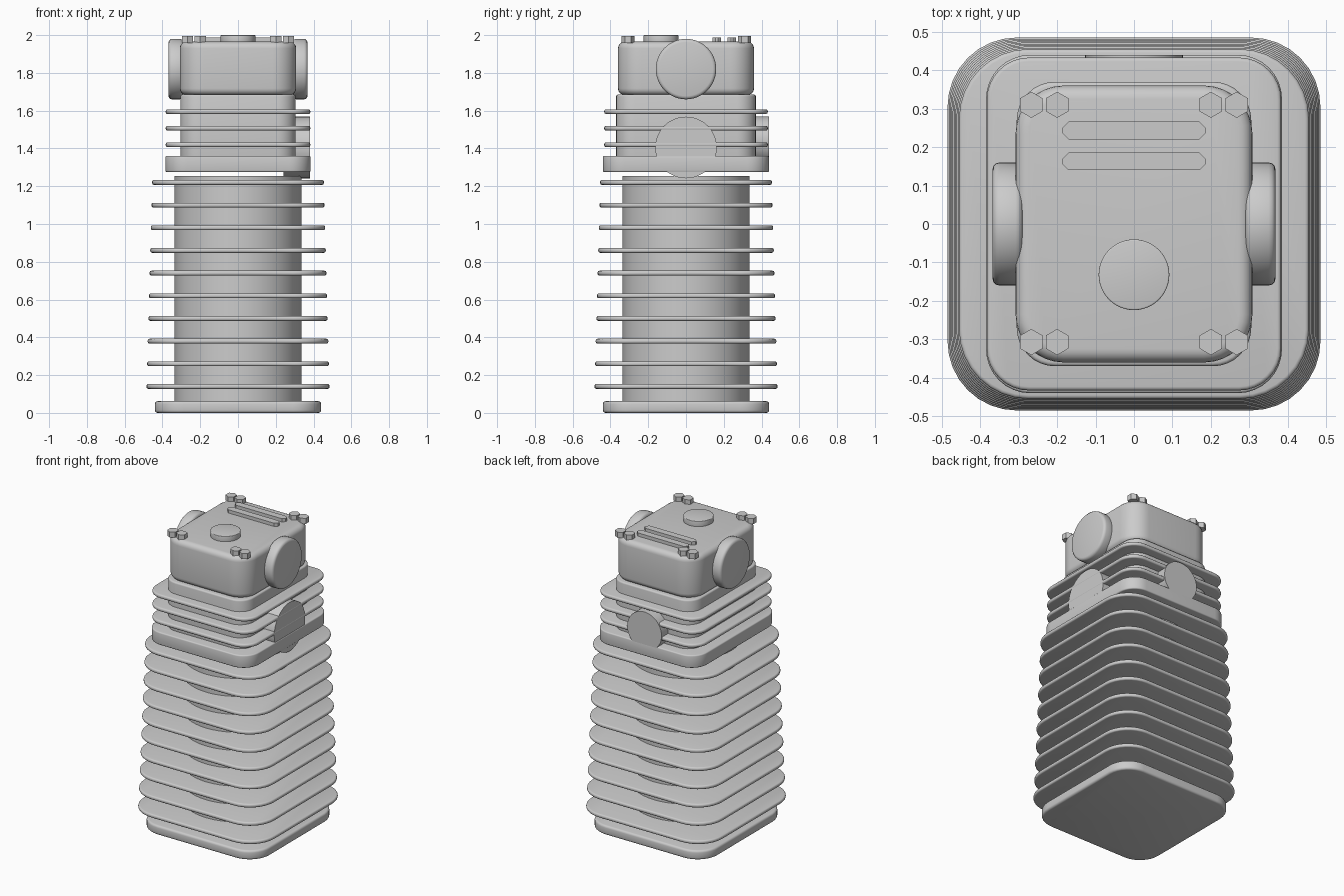
import bpy, bmesh
from math import sin, cos, pi, radians
from mathutils import Matrix

if "Cube" in bpy.data.objects:
    bpy.data.objects.remove(bpy.data.objects["Cube"])


def finish(name, bm, matrix=None):
    bmesh.ops.remove_doubles(bm, verts=bm.verts, dist=0.0001)
    bmesh.ops.recalc_face_normals(bm, faces=bm.faces)
    me = bpy.data.meshes.new(name)
    bm.to_mesh(me)
    bm.free()
    me.shade_smooth()
    me.set_sharp_from_angle(angle=radians(32))
    ob = bpy.data.objects.new(name, me)
    bpy.context.collection.objects.link(ob)
    if matrix:
        ob.matrix_world = matrix
    return ob


def rounded_block(name, hx, hy, z0, z1, r, bevel=0.0, segs=3, arc=8, matrix=None):
    """Rounded rectangle block with rounded top and bottom rims; hx = hy = r is a disc."""
    levels = [(z0, 0), (z1, 0)]
    if bevel:
        a = [pi / 2 * i / segs for i in range(segs + 1)]
        low = [(z0 + bevel * (1 - sin(t)), bevel * (1 - cos(t))) for t in reversed(a)]
        levels = low + [(z0 + z1 - z, d) for z, d in reversed(low)]
    bm = bmesh.new()
    rings = []
    for z, d in levels:
        ring = []
        for q, (sx, sy) in enumerate([(1, 1), (-1, 1), (-1, -1), (1, -1)]):
            for i in range(arc + 1):
                t = pi / 2 * (q + i / arc)
                ring.append(bm.verts.new((sx * (hx - r) + (r - d) * cos(t),
                                          sy * (hy - r) + (r - d) * sin(t), z)))
        rings.append(ring)
    n = len(rings[0])
    for lo, hi in zip(rings, rings[1:]):
        for i in range(n):
            j = (i + 1) % n
            bm.faces.new((lo[i], lo[j], hi[j], hi[i]))
    bm.faces.new(rings[0][::-1])
    bm.faces.new(rings[-1])
    return finish(name, bm, matrix)


def prism(name, outline, z0, z1):
    bm = bmesh.new()
    face = bm.faces.new([bm.verts.new((x, y, z0)) for x, y in outline])
    ext = bmesh.ops.extrude_face_region(bm, geom=[face], use_keep_orig=True)
    top = [v for v in ext["geom"] if isinstance(v, bmesh.types.BMVert)]
    bmesh.ops.translate(bm, verts=top, vec=(0, 0, z1 - z0))
    return finish(name, bm)


def disc(name, r, z0, z1, bevel=0.0, matrix=None):
    return rounded_block(name, r, r, z0, z1, r, bevel, 3, 12, matrix)


# Cylinder: base flange, round barrel and ten tapering square fins
rounded_block("base_flange", 0.44, 0.44, 0, 0.062, 0.15, 0.014)
disc("cylinder_barrel", 0.335, 0.03, 1.255)
for i in range(10):
    h = 0.485 - 0.03 * i / 9
    z = 0.14 + 0.12 * i
    rounded_block(f"cylinder_fin_{i + 1}", h, h, z - 0.0125, z + 0.0125, 0.18, 0.01)

# Cylinder head: bottom plate, core and three fins
rounded_block("head_plate", 0.385, 0.44, 1.275, 1.36, 0.115, 0.008)
rounded_block("head_core", 0.305, 0.37, 1.28, 1.685, 0.1, 0.01)
for i in range(3):
    z = 1.42 + 0.0875 * i
    rounded_block(f"head_fin_{i + 1}", 0.383, 0.433, z - 0.0125, z + 0.0125, 0.11, 0.01)

# Exhaust port on the right, intake port at the back
to_x = Matrix.Rotation(pi / 2, 4, 'Y')
to_y = Matrix.Rotation(-pi / 2, 4, 'X')
disc("exhaust_port", 0.163, 0.24, 0.382, 0, Matrix.Translation((0, 0, 1.405)) @ to_x)
disc("intake_port", 0.127, 0.3, 0.44, 0, Matrix.Translation((0, 0, 1.443)) @ to_y)

# Valve cover with a round cap on each side
rounded_block("valve_cover", 0.308, 0.36, 1.683, 1.965, 0.125, 0.035, 5)
for side, s in (("right", 1), ("left", -1)):
    m = Matrix.Translation((0, 0, 1.82)) @ Matrix.Rotation(s * pi / 2, 4, 'Y')
    disc(f"cover_cap_{side}", 0.16, 0.29, 0.368, 0.018, m)

# Filler cap and two ribs on top
disc("filler_cap", 0.092, 1.95, 2.0, 0.004, Matrix.Translation((0, -0.132, 0)))
for i, y in enumerate((0.163, 0.243)):
    pts = [(0.187, -0.006), (0.187, 0.006), (0.17, 0.023), (-0.17, 0.023),
           (-0.187, 0.006), (-0.187, -0.006), (-0.17, -0.023), (0.17, -0.023)]
    prism(f"top_rib_{i + 1}", [(px, y + py) for px, py in pts], 1.95, 1.987)

# Pairs of hexagonal bolts at the four corners
n = 0
for x in (-0.267, -0.2, 0.2, 0.267):
    for y in (-0.307, 0.31):
        n += 1
        hexagon = [(x + 0.034 * sin(k * pi / 3), y + 0.034 * cos(k * pi / 3)) for k in range(6)]
        prism(f"bolt_{n}", hexagon, 1.958, 1.995)
